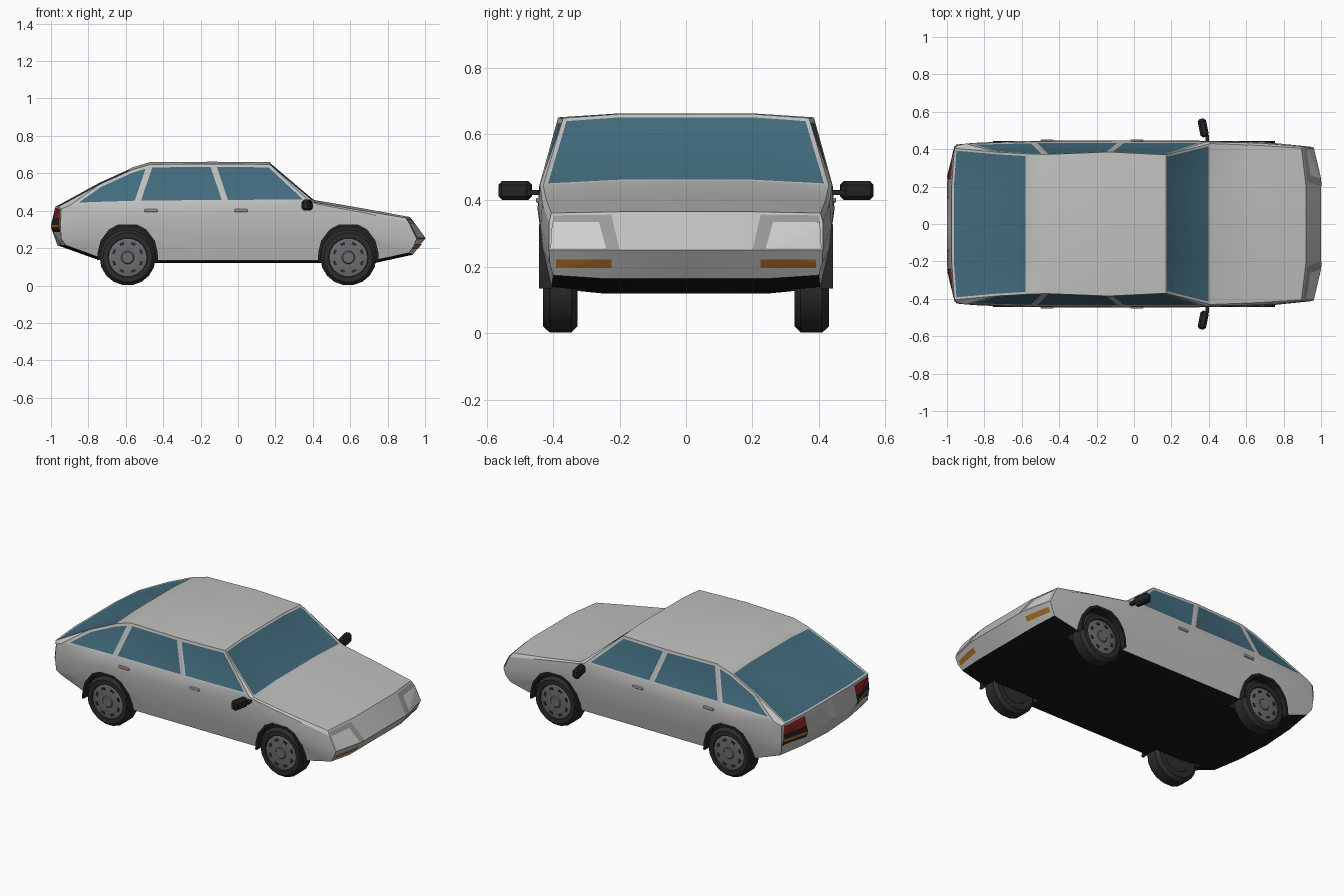
import bpy, bmesh, math
from mathutils import Vector, Matrix
from mathutils.bvhtree import BVHTree

if "Cube" in bpy.data.objects:
    bpy.data.objects.remove(bpy.data.objects["Cube"], do_unlink=True)


def material(name, *rgb):
    m = bpy.data.materials.new(name)
    m.use_nodes = True
    color = (*rgb, 1.0)
    m.diffuse_color = color
    m.node_tree.nodes["Principled BSDF"].inputs["Base Color"].default_value = color
    return m


PAINT = material("silver paint", 0.53, 0.53, 0.52)
GLASS = material("blue glass", 0.055, 0.15, 0.21)
UNDER = material("underside black", 0.009, 0.009, 0.009)
TRIM = material("trim black", 0.018, 0.018, 0.018)
TIRE = material("tire rubber", 0.025, 0.025, 0.025)
RIM = material("wheel grey", 0.15, 0.15, 0.16)
RED = material("tail red", 0.3, 0.02, 0.02)
ORANGE = material("signal orange", 0.42, 0.16, 0.02)
LENS = material("headlight lens", 0.62, 0.62, 0.62)
HOUSING = material("headlight housing", 0.32, 0.32, 0.32)
BODY_SLOTS = [PAINT, GLASS, UNDER, TRIM]


def finish(bm, name, mats, smooth=30, recalc=True):
    if recalc:
        bmesh.ops.recalc_face_normals(bm, faces=bm.faces)
    mesh = bpy.data.meshes.new(name)
    bm.to_mesh(mesh)
    bm.free()
    for m in mats:
        mesh.materials.append(m)
    if smooth:
        mesh.shade_smooth()
        mesh.set_sharp_from_angle(angle=math.radians(smooth))
    obj = bpy.data.objects.new(name, mesh)
    bpy.context.scene.collection.objects.link(obj)
    return obj


def loft(bm, loops, closed=True):
    """Bridge equal-length point loops with quads."""
    rows = [[bm.verts.new(p) for p in loop] for loop in loops]
    n = len(rows[0])
    for a, b in zip(rows, rows[1:]):
        for k in range(n if closed else n - 1):
            j = (k + 1) % n
            bm.faces.new((a[k], a[j], b[j], b[k]))
    return rows


def box(name, center, size, mat, bevel=0.0, turn=0.0):
    bm = bmesh.new()
    bmesh.ops.create_cube(bm, size=1)
    bmesh.ops.scale(bm, vec=size, verts=bm.verts)
    if bevel:
        bmesh.ops.bevel(bm, geom=bm.edges[:], offset=bevel, segments=1, affect='EDGES')
    bmesh.ops.transform(bm, matrix=Matrix.Translation(center) @ Matrix.Rotation(turn, 4, 'Z'),
                        verts=bm.verts)
    return finish(bm, name, [mat], 0)


# Body cross-sections: half outline from top centre, round the side, to bottom centre
def section(xt, zt, yt, xb, yb, zb, xl):
    sill = 0.135 + max(0, -0.7 - xl) * 0.36
    return [(xt, 0, zt), (xt, 0.2, zt), (xt, yt, zt - 0.012), (xb, yb, zb),
            ((xb + xl) / 2, yb + 0.005, zb - 0.07), (xl, 0.43, 0.25), (xl, 0.405, sill),
            (xl, 0.25, sill - 0.015), (xl, 0, sill - 0.015)]


tail = [(-.975, 0, .425), (-.975, .2, .425), (-.96, .405, .422), (-.945, .42, .41),
        (-.95, .425, .32), (-.945, .42, .25), (-.92, .4, .215), (-.95, .22, .215), (-.965, 0, .215)]
nose = [(.92, 0, .366), (.92, .2, .366), (.895, .405, .362), (.915, .412, .335),
        (.955, .412, .25), (.94, .41, .21), (.915, .4, .175), (.935, .25, .165), (.935, 0, .165)]
halves = [
    tail,
    section(-.74, .553, .385, -.90, .43, .428, -.76),
    section(-.57, .63, .375, -.64, .438, .437, -.62),
    section(-.47, .66, .372, -.54, .44, .44, -.50),
    section(-.135, .662, .385, -.065, .442, .443, -.065),
    section(.17, .66, .37, .385, .44, .447, .36),
    section(.41, .457, .43, .425, .438, .435, .43),
    section(.67, .412, .42, .67, .433, .39, .73),
    nose,
]
loops = [h + [(x, -y, z) for x, y, z in h[7:0:-1]] for h in halves]
bm = bmesh.new()
rows = loft(bm, loops)
bm.faces.ensure_lookup_table()
panel = {}
for i, f in enumerate(bm.faces):
    bay, k = divmod(i, 16)
    col = min(k, 15 - k)
    panel.setdefault((bay, col), []).append(f)
    if col >= 6:
        f.material_index = 2

# Pointed nose and tail caps
for row, tip_x, tip_z in ((rows[0], -1.0, 0.31), (rows[-1], 1.0, 0.25)):
    mid = bm.verts.new((tip_x, 0, tip_z))
    for s in (1, -1):
        corner = bm.verts.new((tip_x, s * 0.22, tip_z))
        r = [row[(s * k) % 16] for k in range(9)]
        for face in ((r[0], r[1], corner, mid), (r[1], r[2], r[3], r[4], corner),
                     (corner, r[4], r[5], r[6], r[7]), (mid, corner, r[7], r[8])):
            bm.faces.new(face)
bmesh.ops.recalc_face_normals(bm, faces=bm.faces)

# Windows: inset panes of (bay, column) panels
panes = [([(0, 0), (0, 1), (1, 0), (1, 1)], 0.012),
         ([(5, 0), (5, 1)], 0.012),
         ([(1, 2), (2, 2)], 0.016),
         ([(3, 2)], 0.016),
         ([(4, 2)], 0.016)]
for keys, width in panes:
    faces = [f for key in keys for f in panel[key]]
    bmesh.ops.inset_region(bm, faces=faces, thickness=width, depth=-0.003, use_even_offset=True)
    for f in faces:
        f.material_index = 1
body = finish(bm, "body", BODY_SLOTS, 0)

# Wheel wells cut into the body, each with a dark arch flare
AXLES = (("rear", -0.59), ("front", 0.59))
SIDES = (("left", 1), ("right", -1))
WHEEL_Z = 0.15
half_arch = [(.163, .135), (.16, .18), (.145, .24), (.10, .30), (.05, .327)]
arch = half_arch + [(-x, z) for x, z in reversed(half_arch)]
cutters = []
for end, ax in AXLES:
    for side, s in SIDES:
        bm = bmesh.new()
        outline = [(.163, .03)] + arch + [(-.163, .03)]
        a, b = loft(bm, [[(ax + x, s * y, z) for x, z in outline] for y in (0.315, 0.5)])
        bm.faces.new(a)
        bm.faces.new(b)
        for f in bm.faces:
            f.material_index = 3
        cutter = finish(bm, "well_cutter", BODY_SLOTS, 0)
        cutter.hide_render = True
        cutters.append(cutter)
        mod = body.modifiers.new("well", 'BOOLEAN')
        mod.operation = 'DIFFERENCE'
        mod.object = cutter

        bm = bmesh.new()
        ring = [(1.0, .40), (1.0, .443), (.92, .443), (.92, .40), (1.0, .40)]
        loft(bm, [[(ax + x * k, s * y, WHEEL_Z + (z - WHEEL_Z) * k) for x, z in arch]
                  for k, y in ring], closed=False)
        finish(bm, f"{end}_{side}_arch", [TRIM], 0)

bpy.context.view_layer.update()
graph = bpy.context.evaluated_depsgraph_get()
carved = bpy.data.meshes.new_from_object(body.evaluated_get(graph))
body.modifiers.clear()
body.data = carved
carved.shade_smooth()
carved.set_sharp_from_angle(angle=math.radians(28))
for c in cutters:
    bpy.data.objects.remove(c, do_unlink=True)
bm = bmesh.new()
bm.from_mesh(carved)
surface = BVHTree.FromBMesh(bm)
bm.free()


# Thin lamp plates laid on the nose or tail; corners are (y, z)
def plate(name, corners, facing, mat, lift=0.004, nu=8, nv=4):
    p, q, r, t = [Vector(c) for c in corners]
    grid = []
    for j in range(nv + 1):
        line = []
        for i in range(nu + 1):
            y, z = p.lerp(q, i / nu).lerp(t.lerp(r, i / nu), j / nv)
            hit = surface.ray_cast(Vector((facing * 2, y, z)), Vector((-facing, 0, 0)))[0]
            line.append((hit.x if hit else facing * 0.95, y, z))
        grid.append([(x + facing * lift, y, z) for x, y, z in line])
    bm = bmesh.new()
    loft(bm, grid, closed=False)
    bm.normal_update()
    if sum(f.normal.x for f in bm.faces) * facing < 0:
        bmesh.ops.reverse_faces(bm, faces=bm.faces)
    finish(bm, name, [mat], 0, recalc=False)


for side, s in SIDES:
    def quad(*pts):
        return [(s * y, z) for y, z in pts]
    plate(f"{side}_headlight_housing", quad((.2, .252), (.408, .252), (.4, .355), (.225, .357)),
          1, HOUSING)
    plate(f"{side}_headlight_lens", quad((.24, .255), (.408, .255), (.403, .335), (.262, .335)),
          1, LENS, 0.008)
    plate(f"{side}_turn_signal", quad((.225, .196), (.392, .196), (.392, .222), (.225, .222)),
          1, ORANGE)
    plate(f"{side}_tail_backing", quad((.24, .285), (.418, .285), (.418, .36), (.24, .36)),
          -1, TRIM)
    plate(f"{side}_tail_red", quad((.24, .358), (.418, .358), (.412, .412), (.24, .415)),
          -1, RED)
    plate(f"{side}_tail_amber", quad((.25, .307), (.416, .307), (.416, .327), (.25, .327)),
          -1, ORANGE, 0.007)

    # Door mirrors and handles
    box(f"{side}_mirror", (.37, s * .514, .43), (.045, .1, .058), TRIM, 0.012, s * 0.2)
    box(f"{side}_mirror_stem", (.392, s * .452, .424), (.02, .05, .016), TRIM)
    for door, hx in (("rear", -.465), ("front", .015)):
        box(f"{side}_{door}_handle", (hx, s * .444, .4), (.07, .014, .016), PAINT, 0.003)


# Wheels turned about the axle
def lathe(name, profile, ax, s, mat, segments=18):
    bm = bmesh.new()
    turns = [math.tau * (k + 0.5) / segments for k in range(segments)]
    loft(bm, [[(ax + r * math.sin(a), s * y, WHEEL_Z + r * math.cos(a)) for a in turns]
              for r, y in profile])
    bmesh.ops.remove_doubles(bm, verts=bm.verts, dist=0.0005)
    finish(bm, name, [mat])


for end, ax in AXLES:
    for side, s in SIDES:
        name = f"{end}_{side}"
        lathe(name + "_tire", [(0, .34), (.09, .34), (.095, .326), (.13, .326), (.15, .345),
                               (.15, .41), (.132, .43), (.106, .43), (.1, .415)], ax, s, TIRE)
        lathe(name + "_rim", [(.104, .41), (.104, .422), (.09, .426), (.035, .426),
                              (.03, .431), (0, .431)], ax, s, RIM)
        # Dark vents around the rim
        bm = bmesh.new()
        for k in range(8):
            a = math.tau * (k + 0.5) / 8
            place = (Matrix.Translation((ax, s * .426, WHEEL_Z)) @ Matrix.Rotation(a, 4, 'Y')
                     @ Matrix.Translation((.078, 0, 0)) @ Matrix.Diagonal((.014, .006, .024, 1)))
            bmesh.ops.create_cube(bm, size=1, matrix=place)
        finish(bm, name + "_vents", [TIRE], 0)
